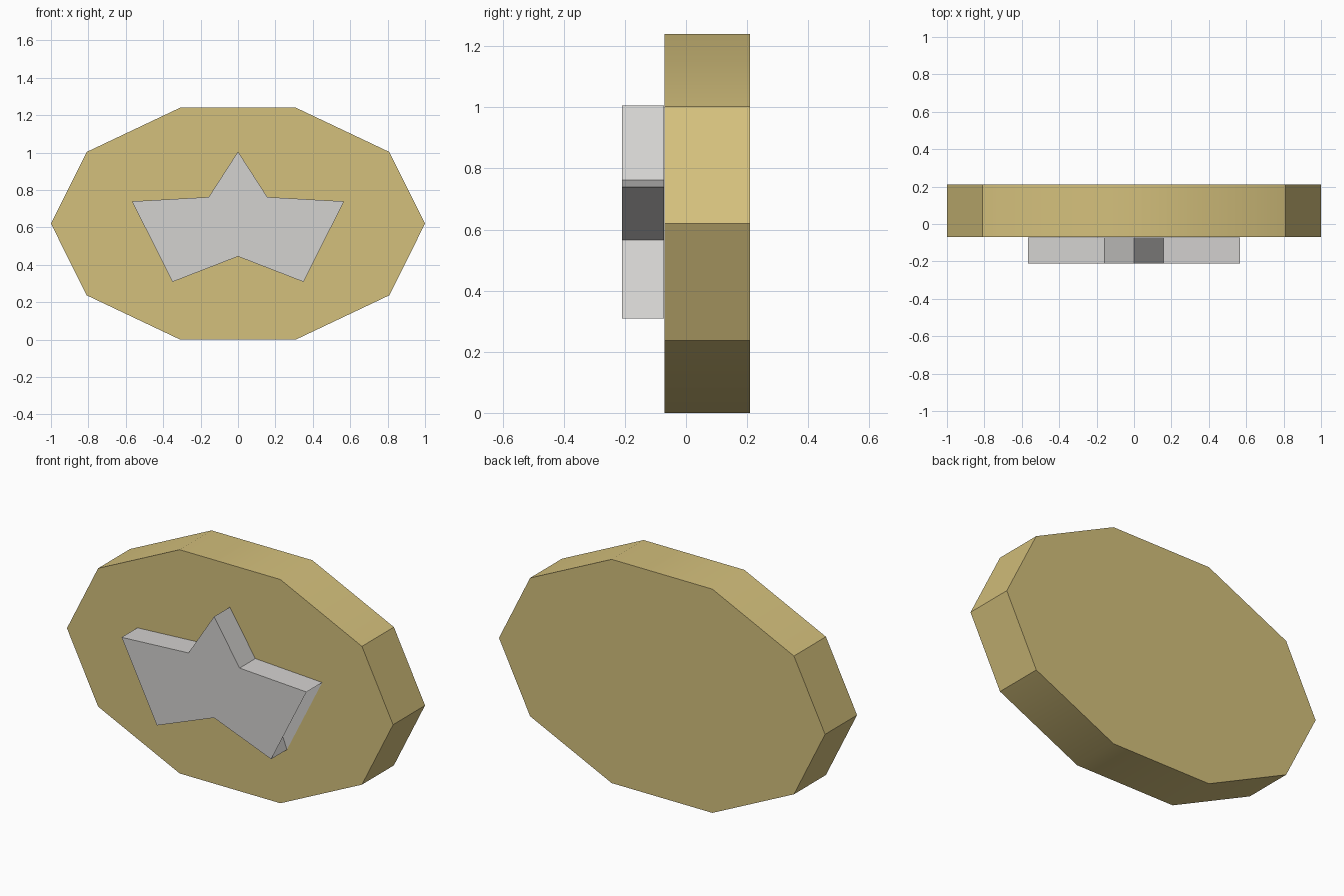
import bpy, bmesh, math

cube = bpy.data.objects.get("Cube")
if cube:
    bpy.data.objects.remove(cube, do_unlink=True)

CENTRE_Z = 0.62


def material(name, rgb):
    mat = bpy.data.materials.new(name)
    mat.use_nodes = True
    colour = (*rgb, 1.0)
    mat.diffuse_color = colour
    mat.node_tree.nodes["Principled BSDF"].inputs["Base Color"].default_value = colour
    return mat


def ellipse_point(angle, rx, rz):
    a = math.radians(angle)
    return rx * math.cos(a), CENTRE_Z + rz * math.sin(a)


def prism(name, outline, y_front, y_back, mat, cap_skip=()):
    """Extrude an x/z outline along y; the caps span straight across skipped points."""
    bm = bmesh.new()
    front = [bm.verts.new((x, y_front, z)) for x, z in outline]
    back = [bm.verts.new((x, y_back, z)) for x, z in outline]
    n = len(outline)
    for i in range(n):
        j = (i + 1) % n
        bm.faces.new((front[i], back[i], back[j], front[j]))
    cap = [i for i in range(n) if i not in cap_skip]
    bm.faces.new([front[i] for i in cap])
    bm.faces.new([back[i] for i in reversed(cap)])
    mesh = bpy.data.meshes.new(name)
    bm.to_mesh(mesh)
    bm.free()
    mesh.materials.append(mat)
    obj = bpy.data.objects.new(name, mesh)
    bpy.context.collection.objects.link(obj)
    return obj


gold = material("gold", (0.658, 0.527, 0.202))
silver = material("silver", (0.658, 0.645, 0.631))

# Ten-sided oval plate
plate_outline = [ellipse_point(36 * i, 1.0, 0.652) for i in range(10)]
plate = prism("oval_plate", plate_outline, -0.07, 0.21, gold)

# Raised star: outer and inner points alternate, starting at the top point
star_outline = [
    ellipse_point(90 + 36 * i, *((0.596, 0.385) if i % 2 == 0 else (0.267, 0.1755)))
    for i in range(10)
]
# The side notches (points 3 and 7) are covered by the front and back caps
star = prism("raised_star", star_outline, -0.21, -0.072, silver, cap_skip=(3, 7))

# Soften only the shallow rim corners of the plate
bpy.ops.object.select_all(action='DESELECT')
plate.select_set(True)
bpy.context.view_layer.objects.active = plate
bpy.ops.object.shade_smooth_by_angle(angle=math.radians(30))
